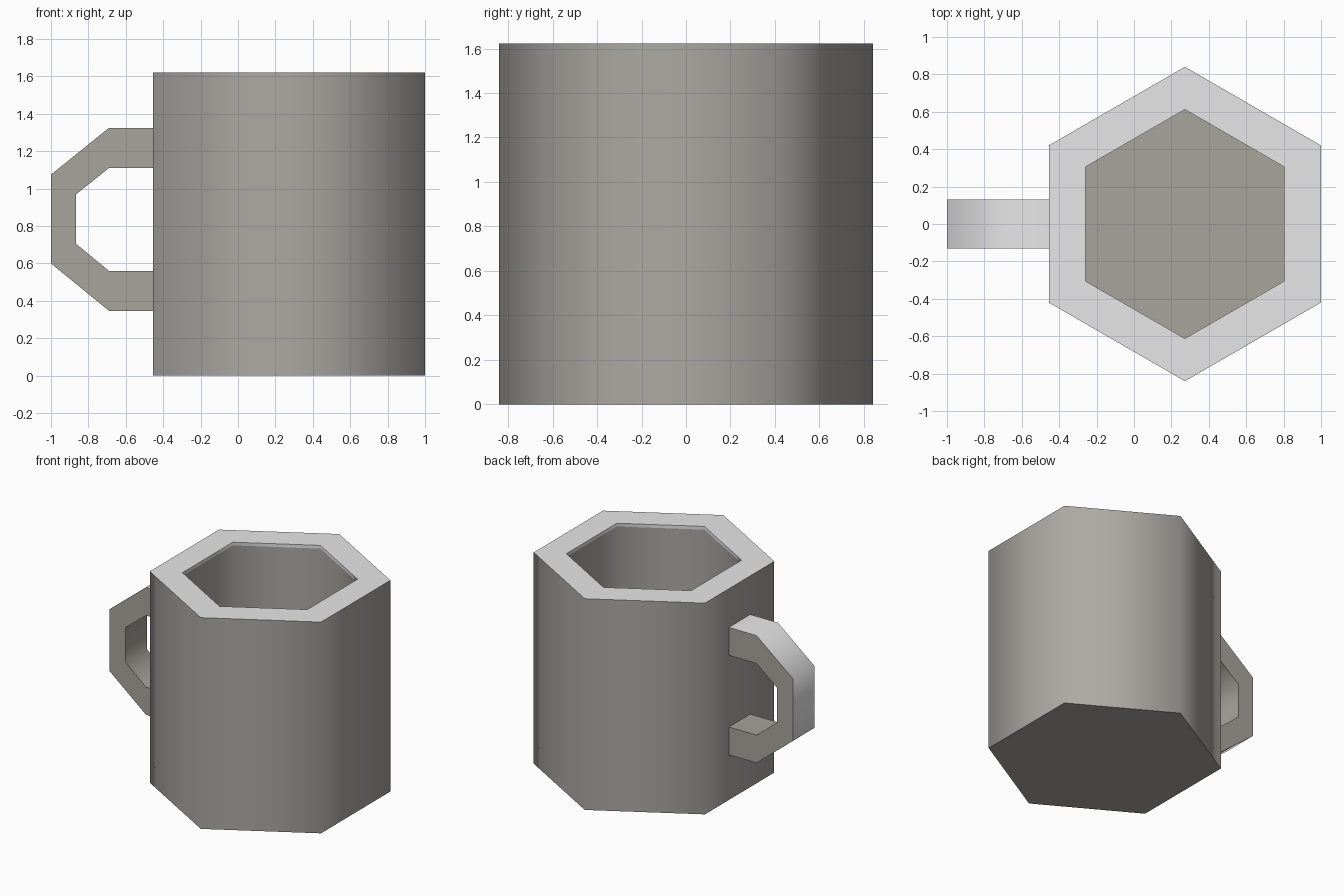
import bpy, bmesh, math

if "Cube" in bpy.data.objects:
    bpy.data.objects.remove(bpy.data.objects["Cube"])

CX, H, FLOOR = 0.272, 1.622, 0.2
R_OUT, R_IN = 0.84, 0.612
LIP = 0.025  # pale band just inside the rim


def material(name, r, g, b):
    m = bpy.data.materials.new(name)
    m.diffuse_color = (r, g, b, 1)
    m.use_nodes = True
    m.node_tree.nodes["Principled BSDF"].inputs["Base Color"].default_value = m.diffuse_color
    return m


WALL, PALE, STONE = 0, 1, 2
materials = [material("warm_grey", 0.415, 0.395, 0.37),
             material("pale_grey", 0.8, 0.8, 0.8),
             material("stone_brown", 0.39, 0.377, 0.335)]


def finish(name, bm):
    """Turn a bmesh into an object, smooth except at hard corners."""
    bmesh.ops.recalc_face_normals(bm, faces=bm.faces)
    for f in bm.faces:
        f.smooth = True
    mesh = bpy.data.meshes.new(name)
    for m in materials:
        mesh.materials.append(m)
    bm.to_mesh(mesh)
    bm.free()
    mesh.set_sharp_from_angle(angle=math.radians(65))
    obj = bpy.data.objects.new(name, mesh)
    bpy.context.collection.objects.link(obj)
    return obj


def face(bm, verts, colour):
    bm.faces.new(verts).material_index = colour


# Hexagonal cup: rings from outer base, over the rim, down to the inner floor
bm = bmesh.new()
rings = []
for r, z in ((R_OUT, 0), (R_OUT, H), (R_IN, H), (R_IN, H - LIP), (R_IN, FLOOR)):
    angles = [math.radians(30 + 60 * i) for i in range(6)]
    rings.append([bm.verts.new((CX + r * math.cos(a), r * math.sin(a), z)) for a in angles])
for a, b, colour in zip(rings, rings[1:], (WALL, PALE, PALE, WALL)):
    for i in range(6):
        j = (i + 1) % 6
        face(bm, (a[i], a[j], b[j], b[i]), colour)
face(bm, rings[0], WALL)
face(bm, rings[-1], STONE)
finish("cup_body", bm)

# Handle: angular loop with matching outer and inner profile points (x, z)
outer = [(-0.455, 1.325), (-0.69, 1.325), (-1.0, 1.075), (-1.0, 0.6), (-0.69, 0.347), (-0.455, 0.347)]
inner = [(-0.455, 1.11), (-0.69, 1.11), (-0.865, 0.97), (-0.865, 0.705), (-0.69, 0.56), (-0.455, 0.56)]
W = 0.13
bm = bmesh.new()
sections = []
for (ox, oz), (ix, iz) in zip(outer, inner):
    corners = ((ox, -W, oz), (ox, W, oz), (ix, W, iz), (ix, -W, iz))
    sections.append([bm.verts.new(c) for c in corners])
for a, b in zip(sections, sections[1:]):
    for i in range(4):
        j = (i + 1) % 4
        # The outer strip is pale, the sides and inside are brown
        face(bm, (a[i], a[j], b[j], b[i]), PALE if i == 0 else STONE)
face(bm, sections[0], STONE)
face(bm, sections[-1], STONE)
finish("handle", bm)
